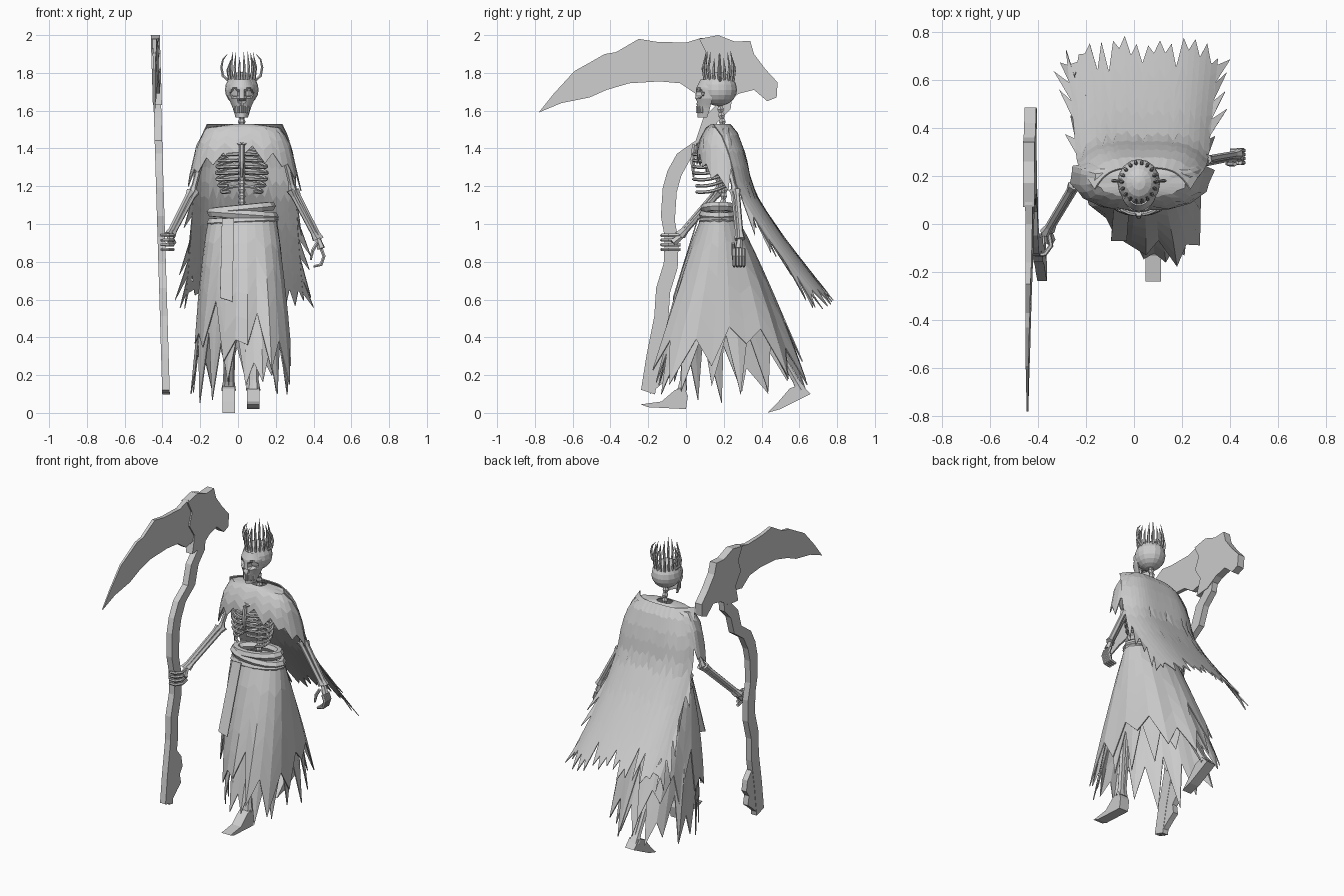
import bpy, bmesh, math, random
from mathutils import Vector

random.seed(7)
if "Cube" in bpy.data.objects:
    bpy.data.objects.remove(bpy.data.objects["Cube"])

grey = bpy.data.materials.new("plain_grey")
grey.use_nodes = True
grey.diffuse_color = (0.6, 0.6, 0.6, 1)
grey.node_tree.nodes["Principled BSDF"].inputs["Base Color"].default_value = (0.6, 0.6, 0.6, 1)
CX = 0.02  # body centre line


def add(name, data):
    ob = bpy.data.objects.new(name, data)
    bpy.context.collection.objects.link(ob)
    data.materials.append(grey)
    return ob


def from_bmesh(name, bm):
    bmesh.ops.recalc_face_normals(bm, faces=bm.faces)
    me = bpy.data.meshes.new(name)
    bm.to_mesh(me)
    bm.free()
    return add(name, me)


def tubes(name, paths, r, sides=1, cyclic=False):
    """Round tubes along paths; points may carry a radius factor."""
    cu = bpy.data.curves.new(name, 'CURVE')
    cu.dimensions = '3D'
    cu.bevel_depth, cu.bevel_resolution, cu.use_fill_caps = r, sides, True
    for path in paths:
        sp = cu.splines.new('POLY')
        sp.points.add(len(path) - 1)
        sp.use_cyclic_u = cyclic
        sp.use_smooth = False
        for p, q in zip(sp.points, path):
            p.co = (q[0], q[1], q[2], 1)
            p.radius = q[3] if len(q) > 3 else 1
    add(name, cu)


def sheet(name, nu, nv, fn, closed=False):
    """Cloth grid from fn(column, fraction down the column)."""
    bm = bmesh.new()
    grid = [[bm.verts.new(fn(j, i / nv)) for i in range(nv + 1)] for j in range(nu)]
    for j in range(nu if closed else nu - 1):
        a, b = grid[j], grid[(j + 1) % nu]
        for i in range(nv):
            bm.faces.new((a[i], a[i + 1], b[i + 1], b[i]))
    ob = from_bmesh(name, bm)
    ob.modifiers.new("cloth", 'SOLIDIFY').thickness = 0.006


def plate(name, outline, mid, half):
    """Side outline (y, z) given thickness along x."""
    bm = bmesh.new()
    a, b = [[bm.verts.new((mid(y, z) + s * half(y), y, z)) for y, z in outline] for s in (-1, 1)]
    bm.faces.new(a)
    bm.faces.new(b)
    for i in range(len(a)):
        k = (i + 1) % len(a)
        bm.faces.new((a[i], a[k], b[k], b[i]))
    from_bmesh(name, bm)


def interp(rows, t):
    for p, q in zip(rows, rows[1:]):
        if t <= q[0]:
            break
    f = (t - p[0]) / (q[0] - p[0])
    return [a + (b - a) * f for a, b in zip(p[1:], q[1:])]


def mix(a, b, t):
    return a + (b - a) * t


# Skirt: two layers of ragged pleats, swept forward on the left and back on the right
def skirt(name, n, grow, tip, notch, pleat):
    hem = [random.uniform(*(notch if j % 2 else tip)) for j in range(n)]
    fold = [1 + pleat * random.uniform(-1, 1) for j in range(n)]

    def fn(j, f):
        t, a = hem[j] * f, 2 * math.pi * j / n
        c, s = math.cos(a), math.sin(a)
        k = grow * mix(1, fold[j], min(1, t * 2))
        dx = mix(0.175, 0.28, t ** 0.8) * k * c
        depth = mix(0.095, 0.46, t ** 0.9) * (1 if s > 0 else mix(1, 0.87 + 0.2 * c, t))
        y = mix(0.175, 0.245, t) + depth * k * s - 0.45 * t * dx
        return (mix(0.025, 0.015, t) + dx, y, 1.03 - 0.98 * t)
    sheet(name, n, 5, fn, True)


skirt("skirt_inner", 34, 0.95, (0.86, 1.0), (0.6, 0.82), 0.04)
skirt("skirt_outer", 26, 1.03, (0.66, 0.95), (0.36, 0.7), 0.06)

# Loose strip hanging at the front
sheet("front_strip", 2, 3, lambda j, f: (-0.085 + 0.065 * j - 0.01 * f, 0.06 - 0.13 * f, 1.03 - (0.42 + 0.02 * j) * f))

# Waist sash: tilted wraps of cloth
wraps = []
for z, r, tilt in ((1.015, 0.165, 0.008), (1.05, 0.165, -0.012), (1.08, 0.15, 0.015)):
    ring = [2 * math.pi * i / 14 for i in range(14)]
    wraps.append([(0.025 + r * math.cos(a), 0.175 + r * 0.5 * math.sin(a),
                   z + tilt * math.cos(a)) for a in ring])
tubes("waist_sash", wraps, 0.026, 1, True)

# Shoulder mantle with torn hem, deeper in front, tucked under the cape behind
M = [(0, 0.05, 0.04, 1.53), (0.3, 0.2, 0.075, 1.51), (0.55, 0.25, 0.12, 1.42), (1, 0.31, 0.14, 1.16)]
MN = 30


def mantle_length(a):
    s = math.sin(a)
    return 0.92 - (0.27 * -s if s < 0 else 0.45 * s)


mantle_hem = [mantle_length(2 * math.pi * j / MN) + random.uniform(0.03, 0.09) * (-1) ** j for j in range(MN)]


def mantle(j, f):
    a, t = 2 * math.pi * j / MN, min(1, mantle_hem[j] * f)
    rx, ry, z = interp(M, t)
    c, s = [math.copysign(abs(v) ** 0.75, v) for v in (math.cos(a), math.sin(a))]
    return (0.03 + rx * c, 0.185 + 0.04 * t + ry * s * (1.25 if s < 0 else 0.55), z)


sheet("shoulder_mantle", MN, 6, mantle, True)

# Long back cape blown backwards
C = [(0, 0.235, 1.53, 0.2), (0.04, 0.262, 1.515, 0.215), (0.18, 0.32, 1.36, 0.265), (0.35, 0.352, 1.19, 0.275),
     (0.55, 0.47, 1.0, 0.285), (0.76, 0.62, 0.8, 0.3), (1, 0.79, 0.59, 0.32)]
CN = 27
cape_hem = [random.uniform(0.92, 1.0) if j % 2 == 0 else random.uniform(0.78, 0.92) for j in range(CN)]


def cape_point(u, t):
    y, z, hw = interp(C, t)
    return Vector((0.035 + hw * u, y - 0.09 * u ** 4 * (1 - 0.4 * t), z - 0.05 * u * u * t))


def cape(j, f):
    return cape_point(2 * j / (CN - 1) - 1, cape_hem[j] * f)


sheet("back_cape", CN, 12, cape)

# Torn points along the cape edges
bm = bmesh.new()
for side in (-1, 1):
    for t in (0.38, 0.5, 0.6, 0.7, 0.8):
        a, b, c = cape_point(side, t), cape_point(side, t + 0.1), cape_point(side * 0.8, t + 0.08)
        tip = b + Vector((side * random.uniform(0.01, 0.07), random.uniform(0, 0.05), -random.uniform(0.06, 0.13)))
        v = [bm.verts.new(p) for p in (a, tip, b, c)]
        bm.faces.new((v[0], v[1], v[2]))
        bm.faces.new((v[0], v[2], v[3]))
from_bmesh("cape_torn_points", bm).modifiers.new("cloth", 'SOLIDIFY').thickness = 0.005

# Skull: round cranium and a narrowing face with hollow eyes and nose
bm = bmesh.new()
bmesh.ops.create_uvsphere(bm, u_segments=16, v_segments=10, radius=1)
for v in bm.verts:
    x, y, z = v.co
    v.co = (CX + 0.089 * x, 0.172 + 0.098 * y, 1.71 + (0.095 if z > 0 else 0.085) * z)
from_bmesh("cranium", bm)
F = [(0, 0.055, 0.07, 1.765), (0.2, 0.076, 0.092, 1.72), (0.5, 0.07, 0.09, 1.665),
     (0.72, 0.05, 0.07, 1.62), (1, 0.033, 0.05, 1.565)]


def face(j, f):
    a = math.pi * (1 + j / 18)
    hw, depth, z = interp(F, f)
    x, y = hw * math.cos(a), 0.147 - 0.035 * f * f + depth * math.sin(a)
    hollow = any(math.hypot(x - ex, z - ez) < r for ex, ez, r in
                 ((-0.037, 1.69, 0.021), (0.037, 1.69, 0.021), (0, 1.648, 0.012)))
    return (CX + x, y + 0.035 * hollow, z)


sheet("face", 19, 16, face)
teeth = []
for i in range(8):
    a = math.pi * (1.2 + 0.6 * i / 7)
    x, y = CX + 0.043 * math.cos(a), 0.125 + 0.068 * math.sin(a)
    teeth.append([(x, y, 1.588), (x, y, 1.626)])
tubes("teeth", teeth, 0.006)

# Crown: ring of spikes and two curled side horns
spikes = []
for i in range(18):
    a = 2 * math.pi * i / 18
    c, s, h = math.cos(a), math.sin(a), random.uniform(0.08, 0.14)
    spikes.append([(CX + r * c, 0.175 + (r + 0.01) * s, z, w) for r, z, w in
                   ((0.066, 1.755, 1), (0.075, 1.78 + h * 0.4, 0.9), (0.06, 1.78 + h, 0.1))])
tubes("crown_spikes", spikes, 0.008)
tubes("crown_horns", [[(CX + s * x, 0.18, z, w) for x, z, w in
                       ((0.06, 1.75, 1), (0.1, 1.785, 1), (0.108, 1.83, 0.9), (0.1, 1.87, 0.6), (0.075, 1.9, 0.1))]
                      for s in (-1, 1)], 0.008)

# Spine, rib cage and breastbone
spine = []
for i in range(40):
    z = 1.0 + 0.64 * i / 39
    spine.append((CX, 0.18 + 0.03 * math.sin((z - 1.0) * 5), z, 1 if i % 2 else 0.65))
tubes("spine", [spine], 0.02)
ribs = []
for s in (-1, 1):
    for i in range(7):
        w = 0.09 + 0.045 * math.sin(math.pi * (i + 1) / 8)
        end = 0.96 if i < 5 else 0.8
        ribs.append([(CX + s * w * math.cos(a), 0.125 + 0.085 * math.sin(a),
                      1.4 - 0.033 * i - 0.015 * math.cos(a) ** 2 - 0.015 * (1 - math.sin(a)))
                     for a in [math.pi * (0.5 - end * k / 11) for k in range(12)]])
    ribs.append([(CX, 0.06, 1.42), (CX + s * 0.1, 0.12, 1.45), (CX + s * 0.19, 0.19, 1.44)])
tubes("ribs_and_collarbones", ribs, 0.009)
tubes("breastbone", [[(CX, 0.045, 1.42), (CX, 0.035, 1.33), (CX, 0.04, 1.25, 0.4)]], 0.014)


# Limbs: single upper bone, paired lower bones, knobbed joints
def limb(name, a, b, c, r, gap):
    a, b, c = Vector(a), Vector(b), Vector(c)

    def bone(p, q):
        return [(*p.lerp(q, f), w) for f, w in ((0, 1.3), (0.12, 0.85), (0.88, 0.85), (1, 1.3))]
    g = Vector(gap)
    tubes(name, [bone(a, b), bone(b + g, c + g * 0.7), bone(b - g, c - g * 0.7)], r)


limb("right_arm", (-0.17, 0.2, 1.43), (-0.24, 0.17, 1.17), (-0.36, -0.03, 0.94), 0.018, (0.013, 0.009, 0))
limb("left_arm", (0.23, 0.2, 1.43), (0.29, 0.26, 1.18), (0.425, 0.285, 0.92), 0.018, (0.013, 0.009, 0))
limb("left_leg", (0.09, 0.17, 1.0), (0.08, 0.02, 0.55), (0.08, -0.02, 0.12), 0.022, (0.015, 0, 0))
limb("right_leg", (-0.05, 0.2, 1.0), (-0.04, 0.36, 0.55), (-0.05, 0.61, 0.12), 0.022, (0.015, 0, 0))

# Hands: right grips the shaft, left hangs curled
grip, hang = [], [[(0.42, 0.285, 0.93, 1.4), (0.44, 0.28, 0.87, 2.2)]]
for i in range(4):
    z, y = 0.94 - 0.025 * i, 0.255 + 0.017 * i
    grip.append([(-0.355, -0.03, z), (-0.345, -0.09, z), (-0.37, -0.125, z), (-0.41, -0.13, z, 0.7)])
    hang.append([(0.44, y, 0.87), (0.455, y, 0.83), (0.44, y, 0.785), (0.4, y, 0.775, 0.7)])
grip.append([(-0.36, -0.02, 0.94, 1.5), (-0.35, -0.07, 0.9, 2.4)])
hang.append([(0.42, 0.25, 0.9), (0.395, 0.25, 0.86), (0.385, 0.25, 0.81, 0.6)])
tubes("right_hand", grip, 0.01)
tubes("left_hand", hang, 0.01)

# Feet
plate("left_foot", [(-0.24, 0.045), (-0.13, 0.06), (-0.06, 0.12), (-0.01, 0.14), (0.01, 0.09), (0.0, 0.02), (-0.2, 0.03)],
      lambda y, z: 0.08, lambda y: 0.033)
plate("right_foot", [(0.43, 0.0), (0.49, 0.06), (0.55, 0.13), (0.61, 0.15), (0.66, 0.1), (0.58, 0.06), (0.5, 0.02)],
      lambda y, z: -0.05, lambda y: 0.033)


# Scythe: crooked shaft, ragged head and long blade
def lean(y, z):
    return -0.378 - 0.03 * z + 0.025 * min(0, y + 0.1) * (z > 1.5)


path = [(-0.2, 0.11), (-0.17, 0.3), (-0.13, 0.5), (-0.12, 0.65), (-0.08, 0.78), (-0.075, 0.92), (-0.095, 1.03),
        (-0.085, 1.18), (-0.06, 1.27), (-0.01, 1.36), (0.09, 1.43), (0.13, 1.55), (0.2, 1.62), (0.22, 1.78)]
left = [(y - 0.038, z + 0.012) for y, z in path]
right = [(y + 0.036, z - 0.012) for y, z in path]
plate("scythe_shaft", left + right[::-1], lean, lambda y: 0.02)
plate("shaft_butt", [(-0.19, 0.1), (-0.11, 0.17), (-0.07, 0.2), (-0.08, 0.26), (-0.05, 0.3), (-0.06, 0.37),
                     (-0.1, 0.42), (-0.18, 0.4)], lean, lambda y: 0.018)
plate("scythe_head", [(0.07, 1.98), (0.17, 2.0), (0.26, 1.965), (0.34, 1.97), (0.36, 1.9), (0.42, 1.82), (0.485, 1.75),
                      (0.48, 1.67), (0.43, 1.65), (0.36, 1.71), (0.28, 1.69), (0.2, 1.64), (0.1, 1.63), (0.13, 1.74),
                      (0.08, 1.82), (0.11, 1.9)], lean, lambda y: 0.024)
plate("scythe_blade", [(-0.78, 1.59), (-0.7, 1.69), (-0.59, 1.81), (-0.5, 1.86), (-0.43, 1.9), (-0.37, 1.91), (-0.25, 1.98),
                       (-0.16, 1.965), (0.0, 1.96), (0.08, 1.985), (0.2, 1.98), (0.2, 1.72), (0.05, 1.69), (-0.03, 1.745),
                       (-0.14, 1.755), (-0.3, 1.745), (-0.42, 1.71), (-0.51, 1.67), (-0.66, 1.64)],
      lean, lambda y: 0.003 + 0.014 * (y + 0.8))
